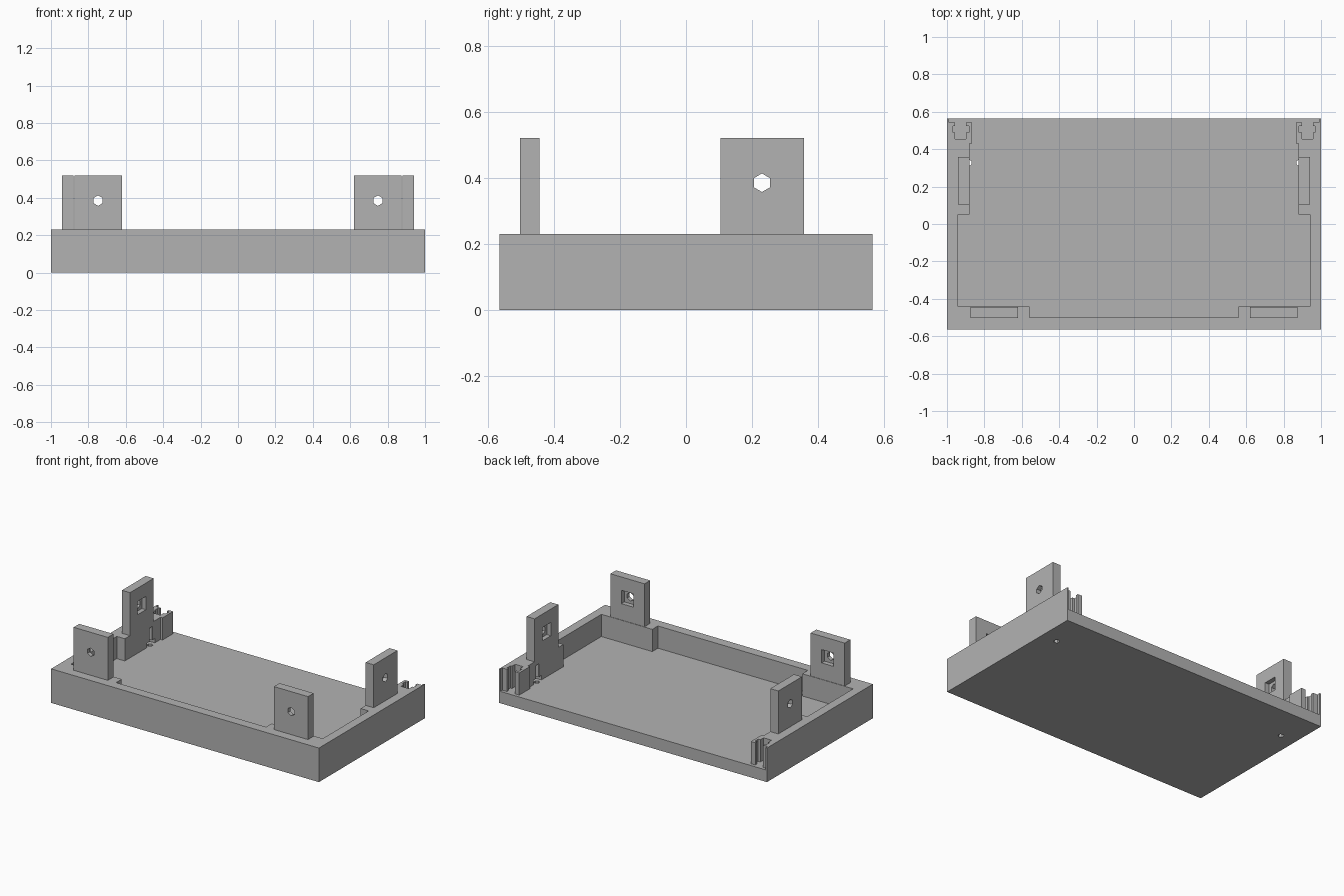
import bpy, bmesh
from math import pi
from mathutils import Matrix, Vector

cube = bpy.data.objects.get("Cube")
if cube:
    bpy.data.objects.remove(cube, do_unlink=True)

grey = bpy.data.materials.new("plain_grey")
grey.use_nodes = True
colour = (0.45, 0.45, 0.45, 1)
grey.diffuse_color = colour
grey.node_tree.nodes["Principled BSDF"].inputs["Base Color"].default_value = colour


def finish(name, bm):
    bmesh.ops.recalc_face_normals(bm, faces=bm.faces)
    mesh = bpy.data.meshes.new(name)
    bm.to_mesh(mesh)
    bm.free()
    mesh.materials.append(grey)
    obj = bpy.data.objects.new(name, mesh)
    bpy.context.collection.objects.link(obj)
    return obj


def box(name, low, high):
    low, high = Vector(low), Vector(high)
    bm = bmesh.new()
    bmesh.ops.create_cube(bm, size=1)
    bmesh.ops.scale(bm, vec=high - low, verts=bm.verts)
    bmesh.ops.translate(bm, vec=(low + high) / 2, verts=bm.verts)
    return finish(name, bm)


def prism(name, outline, bottom, top):
    bm = bmesh.new()
    face = bm.faces.new([bm.verts.new((x, y, bottom)) for x, y in outline])
    grown = bmesh.ops.extrude_face_region(bm, geom=[face])["geom"]
    moved = [v for v in grown if isinstance(v, bmesh.types.BMVert)]
    bmesh.ops.translate(bm, vec=(0, 0, top - bottom), verts=moved)
    return finish(name, bm)


def hex_rod(name, centre, radius, length, axis):
    turn = {"X": Matrix.Rotation(pi / 2, 4, "Y"),
            "Y": Matrix.Rotation(pi / 2, 4, "X"),
            "Z": Matrix.Identity(4)}[axis]
    bm = bmesh.new()
    bmesh.ops.create_cone(bm, cap_ends=True, segments=6, radius1=radius,
                          radius2=radius, depth=length, matrix=turn)
    # A point of each hexagon faces up on the tabs
    if axis != "Z":
        top = max(v.co.z for v in bm.verts)
        if top < radius * 0.95:
            bmesh.ops.rotate(bm, verts=bm.verts, cent=(0, 0, 0),
                             matrix=Matrix.Rotation(pi / 6, 3, axis))
    bmesh.ops.translate(bm, vec=centre, verts=bm.verts)
    return finish(name, bm)


def cut(target, cutter):
    cutter.hide_render = True
    mod = target.modifiers.new("cut", "BOOLEAN")
    mod.operation = "DIFFERENCE"
    mod.solver = "EXACT"
    mod.object = cutter
    bpy.context.view_layer.objects.active = target
    bpy.ops.object.modifier_apply(modifier=mod.name)
    bpy.data.objects.remove(cutter, do_unlink=True)


def span(side, a, b):
    return sorted((side * a, side * b))


FLOOR, RIM, TAB_TOP, HOLE_Z = 0.08, 0.23, 0.52, 0.385

# Floor and the U-shaped wall with thick pads and slotted back corners
floor = box("floor", (-1, -0.565, 0), (1, 0.565, FLOOR))
half = [(0.56, -0.5), (0.56, -0.44), (0.94, -0.44), (0.94, 0.05),
        (0.88, 0.05), (0.88, 0.43), (0.865, 0.43), (0.865, 0.543),
        (0.898, 0.543), (0.898, 0.525), (0.882, 0.525), (0.882, 0.49),
        (0.898, 0.49), (0.898, 0.455), (0.957, 0.455), (0.957, 0.49),
        (0.968, 0.49), (0.968, 0.525), (0.957, 0.525), (0.957, 0.543),
        (0.99, 0.543), (0.99, 0.565), (1, 0.565), (1, -0.565)]
walls = prism("walls", half + [(-x, y) for x, y in reversed(half)], FLOOR, RIM)

for side, label in ((1, "left"), (-1, "right")):
    # Screw hole through the floor, running up into the side pad
    for part in (floor, walls):
        cut(part, hex_rod("hole_cutter", (side * 0.886, 0.327, 0.09), 0.019, 0.22, "Z"))
    x0, x1 = span(side, 0.85, 0.92)
    cut(walls, box("nut_cutter", (x0, 0.285, FLOOR - 0.01), (x1, 0.37, 0.11)))

    # Front tab with a bolt hole and a square nut pocket behind
    x0, x1 = span(side, 0.62, 0.875)
    tab = box(label + "_front_tab", (x0, -0.503, RIM), (x1, -0.443, TAB_TOP))
    mid = side * 0.748
    cut(tab, hex_rod("hole_cutter", (mid, -0.47, HOLE_Z), 0.028, 0.2, "Y"))
    cut(tab, box("nut_cutter", (mid - 0.045, -0.475, HOLE_Z - 0.045),
                 (mid + 0.045, -0.4, HOLE_Z + 0.045)))

    # Side tab with the same hole and pocket facing inwards
    x0, x1 = span(side, 0.88, 0.94)
    tab = box(label + "_side_tab", (x0, 0.105, RIM), (x1, 0.358, TAB_TOP))
    cut(tab, hex_rod("hole_cutter", (side * 0.91, 0.23, HOLE_Z), 0.028, 0.2, "X"))
    x0, x1 = span(side, 0.84, 0.91)
    cut(tab, box("nut_cutter", (x0, 0.185, HOLE_Z - 0.045),
                 (x1, 0.275, HOLE_Z + 0.045)))
